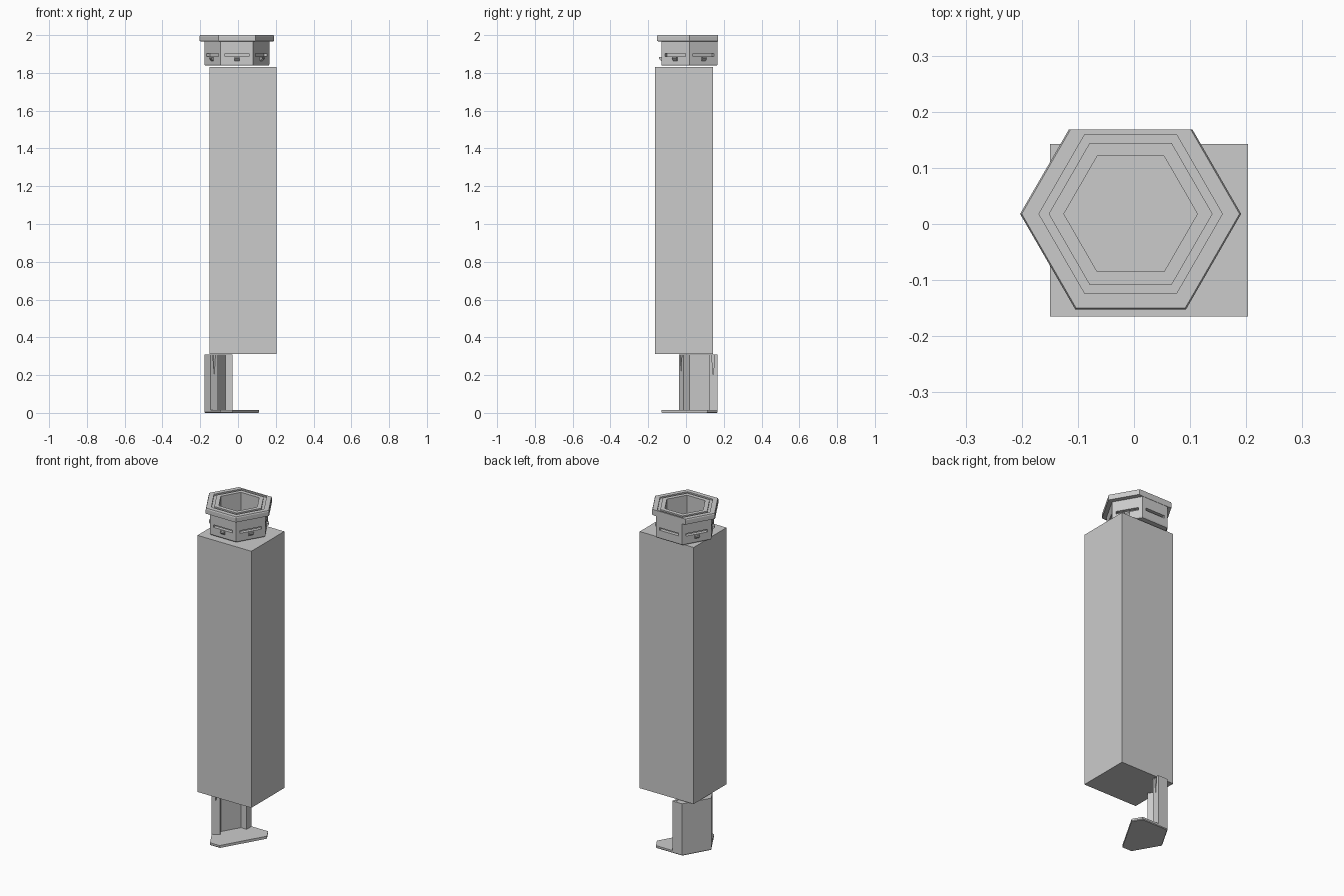
import bpy, bmesh
from math import radians, cos, sin
from mathutils import Vector, Matrix

cube = bpy.data.objects.get("Cube")
if cube:
    bpy.data.objects.remove(cube)

grey = bpy.data.materials.new("plain_grey")
grey.use_nodes = True
grey.diffuse_color = (0.6, 0.6, 0.6, 1)
grey.node_tree.nodes["Principled BSDF"].inputs["Base Color"].default_value = (0.6, 0.6, 0.6, 1)

CENTRE = Vector((-0.006, 0.018, 0))
OUTER, INNER = 0.172, 0.119
APOTHEM = OUTER * cos(radians(30))


def corner(radius, angle, z=0):
    a = radians(angle)
    return CENTRE + Vector((radius * cos(a), radius * sin(a), z))


def finish(name, bm):
    bmesh.ops.recalc_face_normals(bm, faces=bm.faces[:])
    mesh = bpy.data.meshes.new(name)
    bm.to_mesh(mesh)
    bm.free()
    mesh.materials.append(grey)
    obj = bpy.data.objects.new(name, mesh)
    bpy.context.collection.objects.link(obj)
    return obj


def add_hull(bm, points):
    """Add the solid spanned by a few corner points."""
    part = bmesh.new()
    verts = [part.verts.new(p) for p in points]
    bmesh.ops.convex_hull(part, input=verts)
    temp = bpy.data.meshes.new("temp")
    part.to_mesh(temp)
    part.free()
    bm.from_mesh(temp)
    bpy.data.meshes.remove(temp)


def prism(bm, outline, z0, z1):
    face = bm.faces.new([bm.verts.new((p.x, p.y, z0)) for p in outline])
    out = bmesh.ops.extrude_face_region(bm, geom=[face])
    top = [v for v in out["geom"] if isinstance(v, bmesh.types.BMVert)]
    bmesh.ops.translate(bm, verts=top, vec=(0, 0, z1 - z0))


def carve(obj, cutter):
    """Subtract the cutter and then discard it."""
    cutter.hide_render = True
    mod = obj.modifiers.new("carve", "BOOLEAN")
    mod.operation, mod.solver, mod.object = "DIFFERENCE", "EXACT", cutter
    deps = bpy.context.evaluated_depsgraph_get()
    mesh = bpy.data.meshes.new_from_object(obj.evaluated_get(deps))
    obj.modifiers.clear()
    obj.data = mesh
    bpy.data.objects.remove(cutter)


def block(x, y, z):
    return [Vector((i, j, k)) for i in x for j in y for k in z]


# Long central box
bm = bmesh.new()
add_hull(bm, block((-0.15, 0.203), (-0.165, 0.143), (0.313, 1.832)))
finish("main_box", bm)

# Hexagonal collar with a flange and a grooved rim
profile = [(INNER, 1.838), (0.168, 1.838), (OUTER, 1.845), (OUTER, 1.965),
           (0.197, 1.968), (0.197, 1.993), (0.194, 2), (0.1635, 2),
           (0.1635, 1.992), (0.146, 1.992), (0.146, 2), (INNER, 2)]
bm = bmesh.new()
rings = [[bm.verts.new(corner(r, 60 * i, z)) for r, z in profile] for i in range(6)]
for i, ring in enumerate(rings):
    nxt = rings[(i + 1) % 6]
    for j in range(len(profile)):
        k = (j + 1) % len(profile)
        bm.faces.new((ring[j], nxt[j], nxt[k], ring[k]))
# Trim the flange flush with the back wall
cut = bmesh.ops.bisect_plane(bm, geom=bm.verts[:] + bm.edges[:] + bm.faces[:],
                             plane_co=(0, 0.1685, 0), plane_no=(0, 1, 0), clear_outer=True)
bmesh.ops.edgeloop_fill(bm, edges=[e for e in cut["geom_cut"] if isinstance(e, bmesh.types.BMEdge)])
collar = finish("hex_collar", bm)

# Wall slots on every side, hooks on all but the back
slots, hooks = bmesh.new(), bmesh.new()
for angle in range(30, 390, 60):
    place = Matrix.Translation(CENTRE) @ Matrix.Rotation(radians(angle), 4, "Z")
    add_hull(slots, [place @ p for p in
                     block((APOTHEM - 0.02, APOTHEM + 0.01), (-0.063, 0.063), (1.888, 1.903))])
    if angle != 90:
        shape = block((APOTHEM - 0.005,), (-0.013, 0.013), (1.858, 1.884))
        shape += block((APOTHEM + 0.012,), (-0.013, 0.013), (1.875, 1.884))
        add_hull(hooks, [place @ p for p in shape])
carve(collar, finish("slot_cutter", slots))
finish("collar_hooks", hooks)

# Corner bracket wall, wrapping one side of the hexagon
left, back = corner(OUTER, 180), corner(OUTER, 120)
in_left, in_back = corner(INNER, 180), corner(INNER, 120)
REACH = 0.064
thick = APOTHEM - INNER * cos(radians(30))
end_a_dir, end_b_dir = Vector((cos(radians(300)), sin(radians(300)), 0)), Vector((1, 0, 0))
across_a, across_b = Vector((cos(radians(30)), sin(radians(30)), 0)), Vector((0, -1, 0))
end_a, end_b = left + end_a_dir * REACH, back + end_b_dir * REACH
bm = bmesh.new()
prism(bm, [end_a, left, back, end_b, end_b + across_b * thick,
           in_back, in_left, end_a + across_a * thick], 0.014, 0.308)
wall = finish("bracket_wall", bm)

# Tapered grooves in the wall ends
grooves = bmesh.new()
for end, out, across in ((end_a, end_a_dir, across_a), (end_b, end_b_dir, across_b)):
    middle = end + across * thick / 2
    points = []
    for depth in (-0.02, 0.01):
        for side, z in ((-0.009, 0.32), (0.009, 0.32), (0, 0.2)):
            points.append(middle + out * depth + across * side + Vector((0, 0, z)))
    add_hull(grooves, points)
carve(wall, finish("groove_cutter", grooves))

# Thin foot plate: hexagon trimmed along a slant, lower edge chamfered
bm = bmesh.new()
add_hull(bm, [corner(r, a, z) for r, z in ((0.168, 0), (OUTER, 0.004), (OUTER, 0.015))
              for a in range(0, 360, 60)])
slant = Vector((cos(radians(-30)), sin(radians(-30)), 0))
cut = bmesh.ops.bisect_plane(bm, geom=bm.verts[:] + bm.edges[:] + bm.faces[:],
                             plane_co=CENTRE + slant * 0.054, plane_no=slant, clear_outer=True)
bmesh.ops.edgeloop_fill(bm, edges=[e for e in cut["geom_cut"] if isinstance(e, bmesh.types.BMEdge)])
finish("foot_plate", bm)
